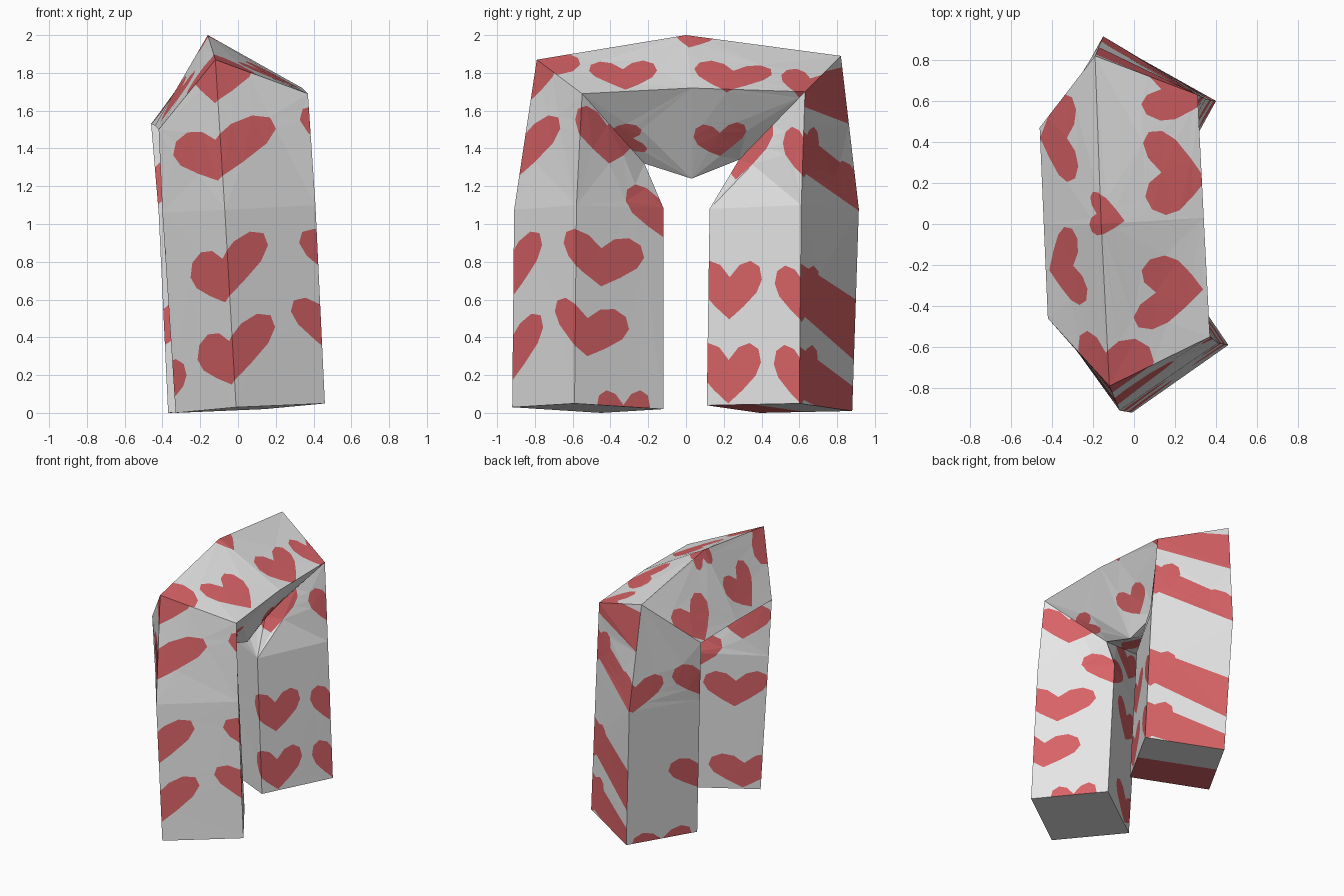
import bpy, bmesh
from mathutils import Vector
from mathutils.geometry import delaunay_2d_cdt

if "Cube" in bpy.data.objects:
    bpy.data.objects.remove(bpy.data.objects["Cube"])

def material(name, col):
    m = bpy.data.materials.new(name)
    m.diffuse_color = (*col, 1)
    m.use_nodes = True
    m.node_tree.nodes["Principled BSDF"].inputs["Base Color"].default_value = m.diffuse_color
    return m

MATS = [material("pale_grey", (0.79, 0.79, 0.79)), material("heart_red", (0.69, 0.125, 0.135))]

# Cross-sections along the bent square tube: corners A (outer), B (right), D (left)
RINGS = [
    ((-.01, -.92, .03), (.46, -.59, .05), (-.33, -.45, .0)),
    ((-.07, -.91, 1.075), (.41, -.58, 1.10), (-.40, -.45, 1.06)),
    ((-.12, -.79, 1.87), (.37, -.55, 1.69), (-.42, -.46, 1.50)),
    ((-.16, .0, 2.0), (.34, .03, 1.72), (-.44, .0, 1.52)),
    ((-.19, .82, 1.89), (.31, .63, 1.70), (-.46, .47, 1.53)),
    ((-.15, .915, 1.08), (.35, .61, 1.10), (-.42, .43, 1.06)),
    ((-.10, .88, .01), (.40, .60, .05), (-.37, .39, .0)),
]

def ring(k):
    a, b, d = (Vector(p) for p in RINGS[k])
    return [a, b, b + d - a, d]          # fourth corner closes the parallelogram

HALF = [(0, -.5), (.22, -.28), (.42, -.04), (.5, .18), (.46, .4), (.32, .5), (.15, .43)]
HEART = HALF + [(0, .22)] + [(-x, y) for x, y in reversed(HALF[1:])]

def heart(u, v, across, up):
    """Heart outline in unrolled tube space (u = side number, v = height or depth)."""
    return [(u + x * across[0] + y * up[0], v + x * across[1] + y * up[1]) for x, y in HEART]

def leg_heart(u, z, w, h, shear=0):
    return heart(u, z, (w, w * shear), (0, h))

# Hearts on the front leg
FRONT = [leg_heart(*p) for p in (
    (-.05, .31, 1.07, .32, .16), (-.08, .745, 1.07, .32, .16),
    (-.08, 1.38, 1.4, .3, .1), (-.05, 1.79, .98, .3),
    (1.14, .44, .94, .28, -.1), (1.29, .81, .98, .28, -.08), (1.40, 1.46, 1.02, .28, -.08),
    (1.55, -.02, .6, .28), (2.0, 1.07, .85, .28),
    (2.78, .15, .88, .27), (2.62, .8, .8, .28), (2.66, 1.32, .7, .26))]

# Hearts on the cross piece
TOP = [heart(*p) for p in (
    (.64, -.33, (.16, .36), (-.64, -.02)), (.74, .24, (0, .41), (-.6, .05)),
    (.02, .04, (.05, .21), (-.42, .05)), (.78, .64, (.1, .3), (-.62, .08)),
    (-.03, -.70, (.95, -.06), (0, .32)),
    (-.65, -.21, (.2, -.38), (.58, .03)), (-.68, .42, (0, .43), (.64, 0)),
    (1.62, -.33, (.4, .05), (0, .22)), (1.62, .18, (0, .28), (-.42, 0)),
    (2.5, -.2, (0, .32), (.5, 0)), (2.5, .25, (0, .32), (.5, 0)))]

# Hearts on the back leg, plus slanted stripes down its rear side
BACK = [leg_heart(*p) for p in (
    (1.77, .21, .70, .32), (1.77, .65, .70, .31), (.97, .2, .62, .32), (.97, .63, .62, .3),
    (.97, 1.38, .62, .27), (1.85, 1.37, .8, .27, -.12),
    (3.0, .49, .85, .26), (3.0, 1.24, .85, .27), (-.05, 1.2, .82, .27), (-.5, -.06, .85, .28))]
for b0, b1, a0, a1 in ((.08, .35, -.06, .14), (.53, .79, .28, .60),
                       (1.28, 1.49, 1.07, 1.27), (1.62, 1.78, 1.53, 1.83)):
    BACK.append([(0, a0), (1, b0), (1, b1), (0, a1)])

def inside(p, poly):
    hit = False
    for (x0, y0), (x1, y1) in zip(poly, poly[1:] + poly[:1]):
        if (y0 > p[1]) != (y1 > p[1]) and p[0] < x0 + (p[1] - y0) * (x1 - x0) / (y1 - y0):
            hit = not hit
    return hit

def panel(bm, k, side, axis, outlines):
    """One flat side of one tube segment with the hearts cut into it."""
    r0, r1 = ring(k), ring(k + 1)
    p0, p1, q0, q1 = r0[side], r0[(side + 1) % 4], r1[side], r1[(side + 1) % 4]
    lo = lambda a: p0.lerp(p1, a)
    hi = lambda a: q0.lerp(q1, a)

    def t_of(a, v):
        s, e = lo(a)[axis], hi(a)[axis]
        return (v - s) / (e - s)

    polys = [[(0, p0[axis]), (1, p1[axis]), (1, q1[axis]), (0, q0[axis])]]
    vmin = min(v for _, v in polys[0])
    vmax = max(v for _, v in polys[0])
    for o in outlines:
        for wrap in (0, 4):
            s = [(u + wrap - side, v) for u, v in o]
            us, vs = [c[0] for c in s], [c[1] for c in s]
            if max(us) > 0 and min(us) < 1 and max(vs) > vmin and min(vs) < vmax:
                polys.append(s)
    pts, edges = [], []
    for poly in polys:
        n, m = len(pts), len(poly)
        pts += [Vector(c) for c in poly]
        edges += [(n + i, n + (i + 1) % m) for i in range(m)]
    out = delaunay_2d_cdt(pts, edges, [], 0, 1e-5)
    co, tris = out[0], out[2]
    centre = sum(r0 + r1, Vector()) / 8
    cache = {}
    for tri in tris:
        c = sum((co[i] for i in tri), Vector((0, 0))) / len(tri)
        if not (0 < c.x < 1 and 0 < t_of(c.x, c.y) < 1):
            continue
        for i in tri:
            if i not in cache:
                a, v = co[i]
                cache[i] = bm.verts.new(lo(a).lerp(hi(a), t_of(a, v)))
        f = bm.faces.new([cache[i] for i in tri])
        f.material_index = int(any(inside(c, p) for p in polys[1:]))
        f.normal_update()
        if f.normal.dot(f.calc_center_median() - centre) < 0:
            f.normal_flip()

def cap(bm, corners, mat):
    f = bm.faces.new([bm.verts.new(c) for c in corners])
    f.material_index = mat
    f.normal_update()
    if f.normal.z > 0:
        f.normal_flip()

def part(name, segments, axis, outlines):
    bm = bmesh.new()
    for k in segments:
        for side in range(4):
            panel(bm, k, side, axis, outlines)
    # Soles
    if 0 in segments:
        cap(bm, ring(0), 0)
    if 5 in segments:
        a, b, c, d = ring(6)
        m, n = b.lerp(c, .5), a.lerp(d, .5)
        cap(bm, (a, b, m, n), 0)
        cap(bm, (n, m, c, d), 1)
    bmesh.ops.remove_doubles(bm, verts=bm.verts, dist=1e-5)
    me = bpy.data.meshes.new(name)
    bm.to_mesh(me)
    bm.free()
    for m in MATS:
        me.materials.append(m)
    bpy.context.collection.objects.link(bpy.data.objects.new(name, me))

part("front_leg", (0, 1), 2, FRONT)
part("cross_piece", (2, 3), 1, TOP)
part("back_leg", (4, 5), 2, BACK)
